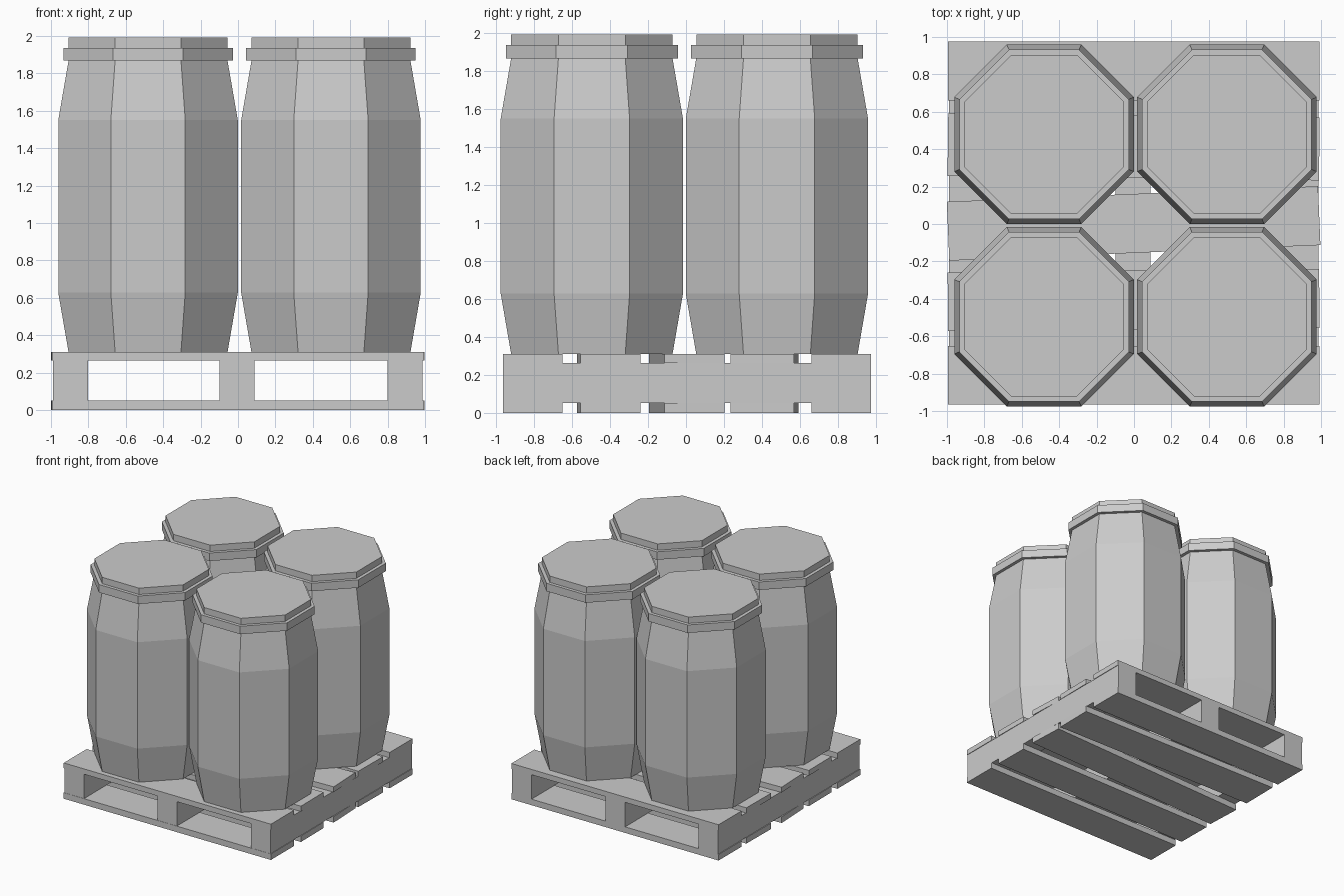
import bpy, bmesh, math
from mathutils import Matrix

cube = bpy.data.objects.get("Cube")
if cube:
    bpy.data.objects.remove(cube, do_unlink=True)

# One plain grey for everything
grey = bpy.data.materials.new("plain_grey")
grey.use_nodes = True
colour = (0.6, 0.6, 0.6, 1)
grey.diffuse_color = colour
grey.node_tree.nodes["Principled BSDF"].inputs["Base Color"].default_value = colour


def add_object(name, bm):
    bmesh.ops.recalc_face_normals(bm, faces=bm.faces)
    mesh = bpy.data.meshes.new(name)
    bm.to_mesh(mesh)
    bm.free()
    mesh.materials.append(grey)
    obj = bpy.data.objects.new(name, mesh)
    bpy.context.collection.objects.link(obj)
    return obj


def box(name, size, centre, angle=0):
    bm = bmesh.new()
    bmesh.ops.create_cube(bm, size=1, matrix=Matrix.Diagonal((*size, 1)))
    obj = add_object(name, bm)
    obj.location = centre
    obj.rotation_euler.z = math.radians(angle)


def barrel(name, x, y):
    # Octagonal rings: (half width across flats, height)
    profile = [(0.425, 0.31), (0.48, 0.628), (0.48, 1.55), (0.425, 1.868),
               (0.453, 1.868), (0.453, 1.937), (0.425, 1.937), (0.425, 1.992)]
    sides = 8
    bm = bmesh.new()
    rings = []
    for half, z in profile:
        radius = half / math.cos(math.pi / sides)
        angles = [(i + 0.5) * math.tau / sides for i in range(sides)]
        rings.append([bm.verts.new((radius * math.cos(a), radius * math.sin(a), z))
                      for a in angles])
    for low, high in zip(rings, rings[1:]):
        for i in range(sides):
            j = (i + 1) % sides
            bm.faces.new((low[i], low[j], high[j], high[i]))
    bm.faces.new(rings[0][::-1])
    bm.faces.new(rings[-1])
    add_object(name, bm).location = (x, y, 0)


# Four barrels, each with a rim and lid
for side, x in (("right", -0.481), ("left", 0.497)):
    for end, y in (("front", -0.496), ("back", 0.479)):
        barrel(f"barrel_{end}_{side}", x, y)

# Pallet stringers
for name, x in (("right", -0.895), ("middle", -0.005), ("left", 0.892)):
    box(f"stringer_{name}", (0.188, 1.938, 0.212), (x, 0.006, 0.158))

# Pallet slats, some nailed on crooked: (y, width, angle)
slats = [(-0.808, 0.314, 0), (-0.407, 0.315, 0.5), (0.003, 0.315, 2.4),
         (0.413, 0.335, -0.7), (0.818, 0.314, 0)]
for layer, z, thick in (("bottom", 0.026, 0.052), ("top", 0.287, 0.046)):
    for n, (y, width, angle) in enumerate(slats, 1):
        box(f"{layer}_slat_{n}", (1.986, width, thick), (-0.002, y, z), angle)
